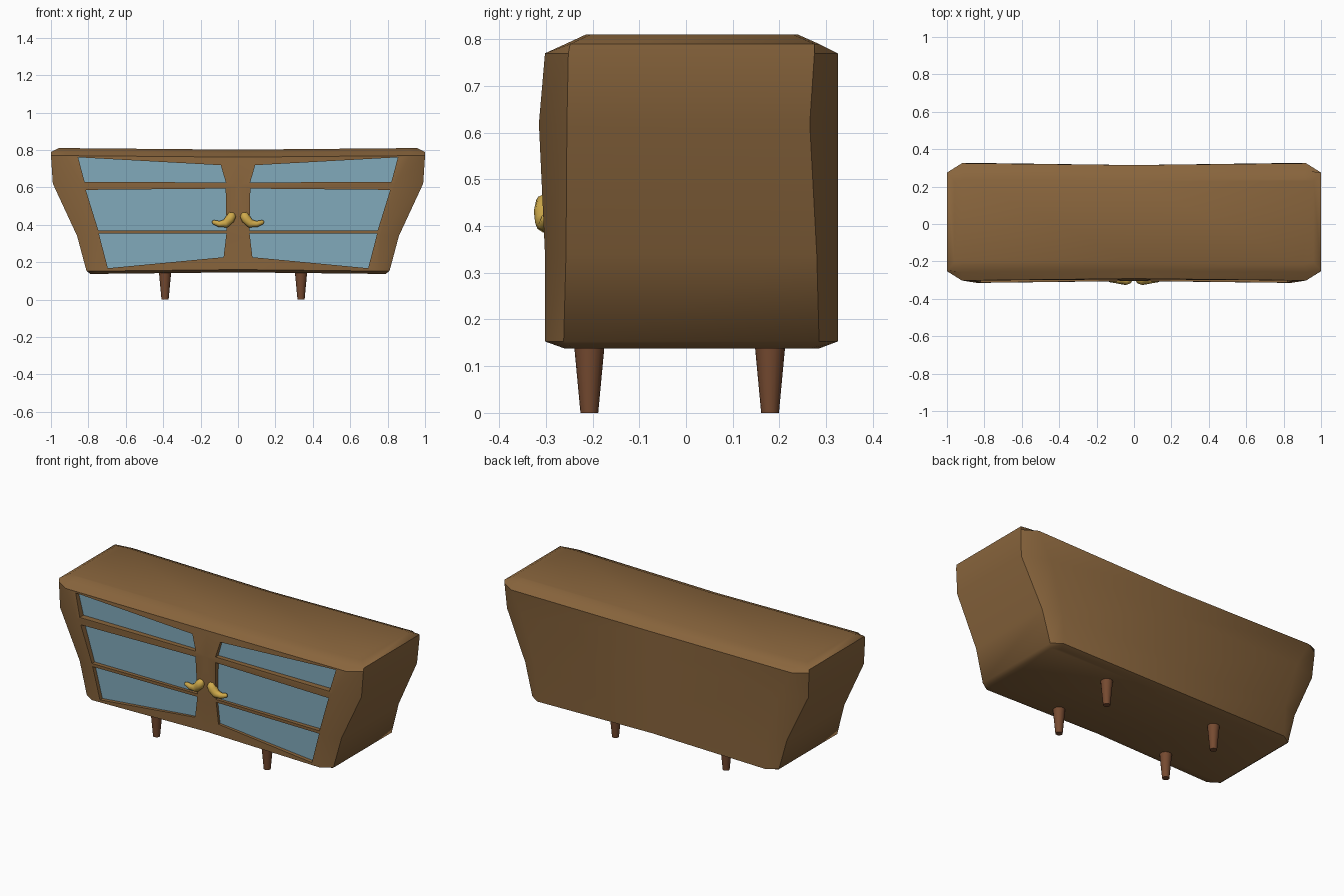
import bpy
import bmesh
from mathutils import Vector

cube = bpy.data.objects.get("Cube")
if cube:
    bpy.data.objects.remove(cube, do_unlink=True)


def material(name, rgb, rough=0.6):
    m = bpy.data.materials.new(name)
    m.use_nodes = True
    m.diffuse_color = (*rgb, 1)
    m.roughness = rough
    bsdf = m.node_tree.nodes["Principled BSDF"]
    bsdf.inputs["Base Color"].default_value = (*rgb, 1)
    bsdf.inputs["Roughness"].default_value = rough
    return m


wood = material("warm wood", (0.25, 0.13, 0.046))
dark_wood = material("reddish leg wood", (0.18, 0.069, 0.03))
glass = material("blue glass", (0.22, 0.40, 0.50))
brass = material("brass", (0.62, 0.40, 0.07))


def mesh_object(name, bm, mat):
    bmesh.ops.recalc_face_normals(bm, faces=bm.faces)
    mesh = bpy.data.meshes.new(name)
    bm.to_mesh(mesh)
    bm.free()
    mesh.materials.append(mat)
    obj = bpy.data.objects.new(name, mesh)
    bpy.context.collection.objects.link(obj)
    return obj


def activate(obj):
    bpy.ops.object.select_all(action='DESELECT')
    obj.select_set(True)
    bpy.context.view_layer.objects.active = obj


def smooth(obj, angle):
    activate(obj)
    bpy.ops.object.shade_smooth_by_angle(angle=angle)


# Cabinet body: stacked octagonal sections, flaring upward, pinched at x = 0
# height, half width, front y, back y, corner cut in x, corner cut in y
levels = [
    (0.138, 0.79, -0.26, 0.285, 0.05, 0.02),
    (0.153, 0.81, -0.302, 0.325, 0.06, 0.04),
    (0.34, 0.86, -0.302, 0.325, 0.10, 0.045),
    (0.62, 0.99, -0.315, 0.325, 0.15, 0.06),
    (0.77, 1.00, -0.302, 0.325, 0.08, 0.05),
    (0.79, 1.00, -0.258, 0.285, 0.08, 0.01),
    (0.81, 0.96, -0.215, 0.24, 0.06, 0.01),
]
bm = bmesh.new()
rings = []
for z, w, front, back, cx, cy in levels:
    sag = 0.008 if z < 0.3 else -0.008
    outline = [(0, front + 0.01, z + sag), (w - cx, front, z), (w, front + cy, z),
               (w, back - cy, z), (w - cx, back, z), (0, back - 0.01, z + sag),
               (cx - w, back, z), (-w, back - cy, z), (-w, front + cy, z), (cx - w, front, z)]
    rings.append([bm.verts.new(p) for p in outline])
for low, high in zip(rings, rings[1:]):
    for i in range(10):
        j = (i + 1) % 10
        bm.faces.new((low[i], low[j], high[j], high[i]))
for ring in (rings[0], rings[-1]):
    bm.faces.new(ring[:6])
    bm.faces.new(ring[5:] + ring[:1])
body = mesh_object("cabinet_body", bm, wood)


# Door panes: each outline gives a recess cutter and a thin glass plate
def prism(name, outline, y0, y1, mat):
    bm = bmesh.new()
    face = bm.faces.new([bm.verts.new((x, y0, z)) for x, z in outline])
    ext = bmesh.ops.extrude_face_region(bm, geom=[face])
    verts = [v for v in ext["geom"] if isinstance(v, bmesh.types.BMVert)]
    bmesh.ops.translate(bm, verts=verts, vec=Vector((0, y1 - y0, 0)))
    return mesh_object(name, bm, mat)


panes = {
    "upper": [(0.065, 0.627), (0.82, 0.629), (0.855, 0.761), (0.092, 0.719)],
    "middle": [(0.061, 0.371), (0.747, 0.371), (0.814, 0.587), (0.066, 0.594)],
    "lower": [(0.077, 0.227), (0.696, 0.168), (0.744, 0.353), (0.062, 0.353)],
}
FLOOR = -0.274
for row, outline in panes.items():
    for side, s in (("left", 1), ("right", -1)):
        shape = [(s * x, z) for x, z in outline]
        cutter = prism("recess_cutter", shape, -0.5, FLOOR, wood)
        cutter.hide_render = True
        activate(body)
        mod = body.modifiers.new("recess", 'BOOLEAN')
        mod.operation = 'DIFFERENCE'
        mod.solver = 'EXACT'
        mod.object = cutter
        bpy.ops.object.modifier_apply(modifier=mod.name)
        bpy.data.objects.remove(cutter, do_unlink=True)
        prism(f"{row}_{side}_pane", shape, FLOOR - 0.004, FLOOR + 0.003, glass)
smooth(body, 0.9)

# Tapered legs
for end, y in (("front", -0.207), ("back", 0.18)):
    for side, x in (("left", 0.337), ("right", -0.39)):
        bpy.ops.mesh.primitive_cone_add(vertices=16, radius1=0.019, radius2=0.034,
                                        depth=0.16, location=(x, y, 0.08))
        leg = bpy.context.object
        leg.name = f"{end}_{side}_leg"
        leg.data.materials.append(dark_wood)
        smooth(leg, 0.7)

# Curved lever handles: a fat knob tapering outward to a thin tip
path = [(0.022, 0.462, 0.006), (0.028, 0.455, 0.022), (0.043, 0.432, 0.027),
        (0.066, 0.407, 0.024), (0.10, 0.404, 0.017), (0.132, 0.415, 0.012),
        (0.139, 0.418, 0.003)]
for side, s in (("left", 1), ("right", -1)):
    curve = bpy.data.curves.new(f"{side}_handle", 'CURVE')
    curve.dimensions = '3D'
    curve.bevel_depth = 1
    curve.bevel_resolution = 3
    curve.use_fill_caps = True
    spline = curve.splines.new('POLY')
    spline.points.add(len(path) - 1)
    for point, (x, z, r) in zip(spline.points, path):
        point.co = (s * x, -0.299, z, 1)
        point.radius = r
    spline.use_smooth = True
    curve.materials.append(brass)
    handle = bpy.data.objects.new(f"{side}_handle", curve)
    bpy.context.collection.objects.link(handle)
